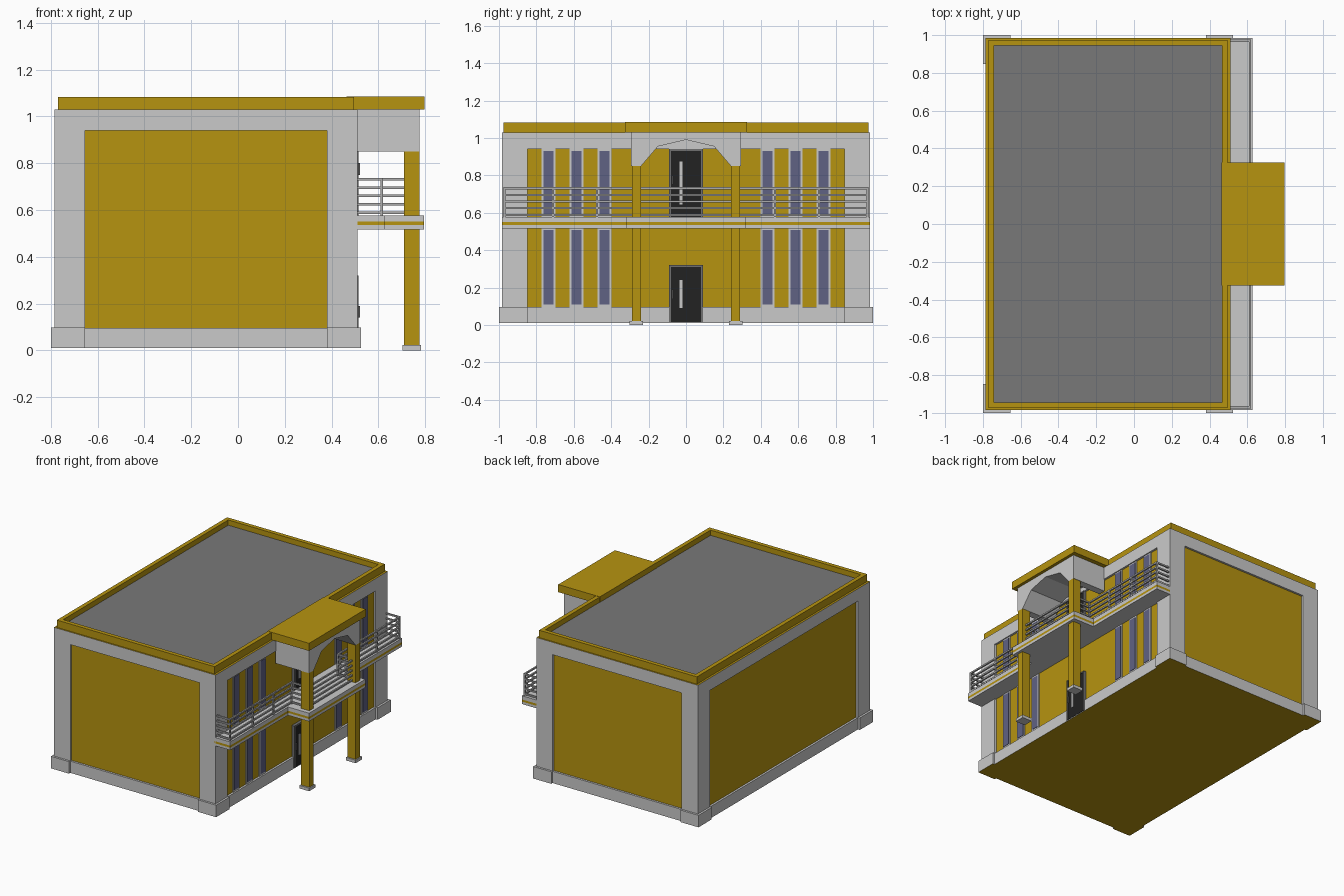
import bpy, bmesh
from mathutils import Vector

if "Cube" in bpy.data.objects:
    bpy.data.objects.remove(bpy.data.objects["Cube"])


def material(name, rgb):
    m = bpy.data.materials.new(name)
    m.diffuse_color = (*rgb, 1)
    m.use_nodes = True
    m.node_tree.nodes["Principled BSDF"].inputs["Base Color"].default_value = m.diffuse_color
    return m


YELLOW = material("ochre wall", (0.47, 0.295, 0.005))
GREY = material("light grey trim", (0.59, 0.59, 0.59))
ROOF = material("roof grey", (0.19, 0.19, 0.19))
GLASS = material("window blue", (0.115, 0.122, 0.23))
BLACK = material("door black", (0.016, 0.016, 0.016))
RAIL = material("railing grey", (0.42, 0.42, 0.42))
STEEL = material("door frame grey", (0.16, 0.16, 0.16))


def finish(name, bm, mats, rule=None):
    bmesh.ops.recalc_face_normals(bm, faces=bm.faces)
    me = bpy.data.meshes.new(name)
    for m in mats:
        me.materials.append(m)
    if rule:
        for f in bm.faces:
            f.material_index = rule(f)
    bm.to_mesh(me)
    bm.free()
    ob = bpy.data.objects.new(name, me)
    bpy.context.collection.objects.link(ob)
    return ob


def add_box(bm, x0, x1, y0, y1, z0, z1):
    r = bmesh.ops.create_cube(bm, size=1)
    for v in r["verts"]:
        v.co = Vector(((x0 + x1) / 2 + v.co.x * (x1 - x0),
                       (y0 + y1) / 2 + v.co.y * (y1 - y0),
                       (z0 + z1) / 2 + v.co.z * (z1 - z0)))


def boxes(name, mat, *dims, rule=None):
    bm = bmesh.new()
    for d in dims:
        add_box(bm, *d)
    return finish(name, bm, mat if isinstance(mat, list) else [mat], rule)


def prism(name, mat, pts, direction):
    bm = bmesh.new()
    f = bm.faces.new([bm.verts.new(p) for p in pts])
    r = bmesh.ops.extrude_face_region(bm, geom=[f])
    vs = [g for g in r["geom"] if isinstance(g, bmesh.types.BMVert)]
    bmesh.ops.translate(bm, verts=vs, vec=direction)
    return finish(name, bm, [mat])


def both(x0, x1, y0, y1, z0, z1):
    """A box and its mirror image across y = 0."""
    return [(x0, x1, y0, y1, z0, z1), (x0, x1, -y1, -y0, z0, z1)]


# Main body: recessed ochre core inside a grey frame
X0, X1, Y = -0.785, 0.51, 0.985
boxes("wall_core", YELLOW, (X0 + .015, X1 - .015, -.97, .97, .02, 1.02))
boxes("top_band", [GREY, YELLOW], (X0, X1, -Y, Y, .94, 1.03),
      rule=lambda f: int(f.normal.z > .5))
boxes("base_band", [GREY, YELLOW], (X0, X1, -Y, Y, .01, .095),
      rule=lambda f: int(f.normal.z < -.5))
boxes("corner_pillars", GREY,
      *both(X0, -.655, .848, Y, .095, .94), *both(.38, X1, .848, Y, .095, .94))
boxes("corner_plinths", [GREY, YELLOW],
      *both(-.80, -.655, .848, 1.0, .01, .097), *both(.38, .525, .848, 1.0, .01, .097),
      rule=lambda f: int(f.normal.z < -.5))

# Flat roof and parapet
boxes("roof_deck", ROOF, (-.745, .465, -.95, .95, 1.02, 1.045))
boxes("parapet", YELLOW, (-.77, -.74, -.975, .975, 1.03, 1.083),
      (.465, .495, -.975, .975, 1.03, 1.083), *both(-.74, .465, .945, .975, 1.03, 1.083))

# Porch roof and vaulted arch
boxes("porch_roof", YELLOW, (.463, .797, -.325, .325, 1.03, 1.085))
arch = [(-.293, .85), (-.24, .85), (-.15, .955), (0, .99), (.15, .955), (.24, .85),
        (.293, .85), (.293, 1.03), (-.293, 1.03)]
prism("porch_arch", GREY, [(.505, y, z) for y, z in arch], (.27, 0, 0))

# Porch columns
boxes("columns", YELLOW, *both(.71, .775, .24, .29, .015, .851))
boxes("column_bases", GREY, *both(.704, .782, .23, .302, 0, .022))

# Balcony slab with a stripe in its edge
plan = [(.5, -Y), (.627, -Y), (.627, -.322), (.795, -.322),
        (.795, .322), (.627, .322), (.627, Y), (.5, Y)]
for name, mat, z0, z1 in (("balcony_bottom", GREY, .517, .535),
                          ("balcony_stripe", YELLOW, .535, .55),
                          ("balcony_top", GREY, .55, .577)):
    prism(name, mat, [(x, y, z0) for x, y in plan], (0, 0, z1 - z0))

# Railing: five bars following the balcony edge, plus posts
T = .0055
half = [(.51, .97), (.615, .97), (.615, .265), (.745, .265), (.745, 0)]
bars = []
for z in (.589, .625, .66, .695, .731):
    for (xa, ya), (xb, yb) in zip(half, half[1:]):
        bars += both(min(xa, xb) - T, max(xa, xb) + T,
                     max(min(ya, yb) - T, 0), max(ya, yb) + T, z - T, z + T)
boxes("railing_bars", RAIL, *bars)
posts = []
for x, y in ((.615, .97), (.615, .71), (.615, .475), (.615, .265)):
    posts += both(x - T, x + T, y - T, y + T, .575, .737)
boxes("railing_posts", RAIL, *posts)

# Windows on both floors
frames, panes = [], []
for z0, z1 in ((.097, .517), (.577, .94)):
    for y in (.435, .585, .735):
        frames += both(.49, .502, y - .037, y + .037, z0, z1)
        panes += both(.49, .505, y - .027, y + .027, max(z0, .1) + .01, z1 - .01)
boxes("window_frames", GREY, *frames)
boxes("window_panes", GLASS, *panes)

# Doors with frame, long pull bar and small handle
for name, z0, z1, b0, b1, h0, h1 in (("lower_door", .015, .32, .09, .24, .14, .19),
                                     ("upper_door", .577, .94, .645, .875, .75, .80)):
    boxes(name + "_leaf", BLACK, (.49, .512, -.08, .08, z0, z1 - .008))
    boxes(name + "_frame", STEEL, *both(.49, .516, .08, .09, z0, z1),
          (.49, .516, -.08, .08, z1 - .009, z1))
    boxes(name + "_bar", GREY, (.51, .516, -.036, -.02, b0, b1))
    boxes(name + "_handle", STEEL, (.51, .522, -.075, -.068, h0, h1))
